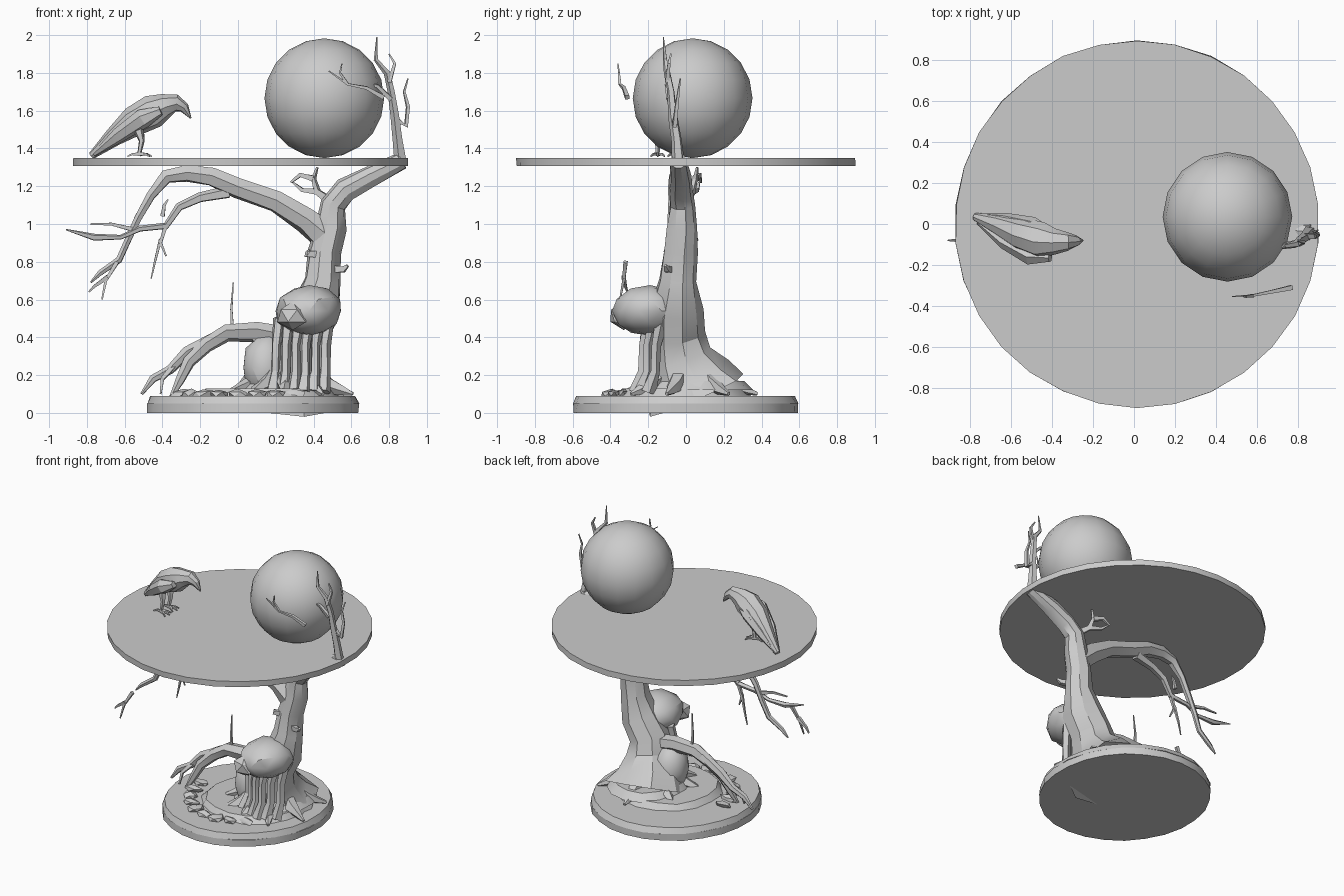
import bpy, bmesh, math, random
from mathutils import Vector

random.seed(4)
if "Cube" in bpy.data.objects:
    bpy.data.objects.remove(bpy.data.objects["Cube"], do_unlink=True)

stone = bpy.data.materials.new("plain grey")
stone.use_nodes = True
grey = (0.6, 0.6, 0.6, 1)
stone.diffuse_color = grey
stone.node_tree.nodes["Principled BSDF"].inputs["Base Color"].default_value = grey
parts = []


def finish(name, bm):
    """Turn a bmesh into a named grey object."""
    bmesh.ops.recalc_face_normals(bm, faces=bm.faces)
    mesh = bpy.data.meshes.new(name)
    bm.to_mesh(mesh)
    bm.free()
    mesh.materials.append(stone)
    obj = bpy.data.objects.new(name, mesh)
    bpy.context.collection.objects.link(obj)
    parts.append(obj)
    return obj


def limb(name, points, sides=6, rough=0.1):
    """Loft a tapering limb through points of (x, y, z, radius)."""
    bm = bmesh.new()
    path = [Vector(p[:3]) for p in points]
    last = len(path) - 1
    direction = (path[1] - path[0]).normalized()
    side = direction.orthogonal().normalized()
    rings = []
    for i, p in enumerate(path):
        new = (path[min(i + 1, last)] - path[max(i - 1, 0)]).normalized()
        side = direction.rotation_difference(new) @ side
        direction = new
        other = direction.cross(side)
        ring = []
        for k in range(sides):
            a = math.tau * k / sides
            r = points[i][3] * random.uniform(1 - rough, 1 + rough)
            ring.append(bm.verts.new(p + r * (math.cos(a) * side + math.sin(a) * other)))
        rings.append(ring)
    for low, high in zip(rings, rings[1:]):
        for k in range(sides):
            j = (k + 1) % sides
            bm.faces.new((low[k], low[j], high[j], high[k]))
    bm.faces.new(rings[0])
    bm.faces.new(rings[-1])
    return finish(name, bm)


def twig(name, points, thick=0.016):
    """Thin limb that tapers evenly to a point."""
    n = len(points)
    return limb(name, [(*p, thick * (1 - i / n)) for i, p in enumerate(points)], 4)


def disc(name, center, radii, low, high, sides, taper=1, rough=0.0):
    """Flat slab, optionally tapered and chipped around the rim."""
    bm = bmesh.new()
    bmesh.ops.create_cone(bm, cap_ends=True, segments=sides, radius1=1,
                          radius2=taper, depth=high - low)
    for v in bm.verts:
        s = random.uniform(1 - rough, 1)
        v.co = (center[0] + v.co.x * radii[0] * s, center[1] + v.co.y * radii[1] * s,
                v.co.z + (low + high) / 2)
    return finish(name, bm)


def lump(name, center, radii, level=2, rough=0.06):
    """Rounded faceted lump."""
    bm = bmesh.new()
    bmesh.ops.create_icosphere(bm, subdivisions=level, radius=1)
    for v in bm.verts:
        s = random.uniform(1 - rough, 1 + rough)
        v.co = [c + r * q * s for c, r, q in zip(center, radii, v.co)]
    return finish(name, bm)


# Stone base and mound
disc("base_slab", (.08, 0), (.567, .6), 0, .05, 26, 1, .015)
disc("base_rim", (.08, 0), (.567, .6), .05, .09, 26, .97, .015)
disc("lower_mound", (.16, -.01), (.4, .39), .08, .13, 16, .88, .08)
disc("upper_mound", (.26, .06), (.28, .3), .12, .17, 14, .85, .08)
for i in range(9):
    a = math.pi + i * .27
    lump(f"loose_stone_{i}", (.08 + .38 * math.cos(a), .4 * math.sin(a), .1),
         (random.uniform(.04, .08), random.uniform(.03, .06), .025), 1, .2)

# Trunk, leaning out to the rim of the tabletop
limb("trunk", [(.27, .06, .1, .28), (.28, .02, .19, .22), (.31, -.03, .3, .16),
               (.33, -.05, .42, .145), (.41, -.05, .55, .135), (.45, -.04, .7, .1),
               (.46, -.03, .85, .088), (.49, -.02, .98, .084), (.505, -.02, 1.1, .066),
               (.57, -.03, 1.18, .065), (.7, -.03, 1.25, .058), (.87, -.04, 1.335, .045)],
     9, .07)
lump("left_root_mass", (.15, -.03, .24), (.12, .13, .18), 2, .08)

# Burl bulging to the front
lump("burl", (.375, -.19, .54), (.18, .2, .135), 2, .04)
lump("burl_nose", (.29, -.33, .515), (.09, .085, .075), 1, .08)
for i, (x, z) in enumerate([(.56, .76), (.36, .84)]):
    twig(f"trunk_stub_{i}", [(.47, -.07, z), (x, -.1, z), (x + .02, -.11, z + .02)], .03)

# Hanging roots under the burl
for i in range(6):
    x = .2 + .052 * i
    y = -.16 - .07 * math.sin(math.pi * i / 5)
    limb(f"hanging_root_{i}", [(x + .02, y + .03, .5, .035), (x, y, .36, .028),
                               (x, y, .22, .026), (x - .01, y - .04, .11, .04)], 5, .2)

# Roots creeping over the base
for i, deg in enumerate((-20, 35, 95, 150, 200, 235, 265, 300)):
    c, s = math.cos(math.radians(deg)), math.sin(math.radians(deg))
    limb(f"ground_root_{i}", [(.27 + c * d, .02 + s * d, z, r) for d, z, r in
                              ((.12, .22, .06), (.22, .15, .045), (.3, .12, .028), (.36, .1, .01))], 5, .2)

# Low left branch reaching down to the base
limb("low_branch", [(.24, -.04, .4, .06), (.1, -.03, .43, .055), (-.06, -.03, .425, .05),
                    (-.17, -.04, .36, .042), (-.26, -.06, .27, .032), (-.31, -.08, .17, .025),
                    (-.35, -.1, .09, .012)])
limb("low_branch_fork", [(-.12, -.03, .4, .035), (-.27, -.02, .32, .032),
                         (-.36, -.03, .23, .026), (-.45, -.04, .18, .022), (-.51, -.05, .1, .008)])
twig("low_branch_tip", [(-.34, -.03, .25), (-.4, -.08, .18), (-.41, -.1, .1)], .02)
twig("low_branch_prop", [(.08, -.03, .42), (.15, -.08, .32), (.15, -.1, .2)], .035)
twig("low_branch_spike", [(-.03, -.03, .44), (-.035, -.03, .55), (-.025, -.035, .69)], .012)

# Upper left branch arching under the tabletop
limb("arch_branch", [(.48, -.02, .92, .085), (.36, -.03, 1.02, .07), (.2, -.04, 1.12, .058),
                     (0, -.04, 1.19, .055), (-.14, -.04, 1.25, .055), (-.27, -.04, 1.268, .045),
                     (-.38, -.05, 1.25, .038), (-.46, -.05, 1.15, .026), (-.53, -.06, 1.03, .022),
                     (-.58, -.06, .92, .02), (-.63, -.07, .81, .018), (-.73, -.08, .74, .016),
                     (-.78, -.08, .69, .005)])
limb("arch_fork", [(-.05, -.04, 1.17, .035), (-.2, -.05, 1.14, .028), (-.31, -.06, 1.09, .024),
                   (-.38, -.07, .99, .02), (-.52, -.07, .975, .016), (-.62, -.08, .93, .014),
                   (-.76, -.08, .93, .02), (-.91, -.08, .97, .004)], 5)
twig("arch_twig_down", [(-.38, -.07, 1), (-.41, -.07, .9), (-.38, -.08, .83)])
twig("arch_twig_low", [(-.41, -.07, .92), (-.44, -.06, .8), (-.46, -.06, .71)], .012)
twig("arch_twig_up", [(-.55, -.07, .97), (-.67, -.07, 1.0), (-.78, -.07, 1.0)])
twig("arch_twig_high", [(-.4, -.05, 1.04), (-.39, -.05, 1.1), (-.37, -.05, 1.13)])
twig("hanging_twig", [(-.64, -.32, .8), (-.7, -.33, .7), (-.72, -.35, .6)])
twig("hanging_twig_fork", [(-.69, -.33, .72), (-.76, -.32, .67), (-.79, -.31, .64)])

# Small twigs near the fork of the trunk
twig("fork_twig", [(.49, -.02, 1.12), (.42, .03, 1.17), (.4, .05, 1.24), (.42, .06, 1.3)], .028)
twig("fork_twig_side", [(.4, .05, 1.24), (.33, .07, 1.26), (.28, .08, 1.22)], .022)
twig("fork_twig_end", [(.42, .03, 1.17), (.34, .06, 1.18), (.29, .07, 1.22)], .02)

# Tabletop and orb
disc("tabletop", (.015, 0), (.893, .9), 1.308, 1.35, 30, 1, .006)
bm = bmesh.new()
bmesh.ops.create_uvsphere(bm, u_segments=16, v_segments=10, radius=.317)
bmesh.ops.translate(bm, verts=bm.verts, vec=(.457, .035, 1.666))
finish("orb", bm)

# Branch growing up past the rim
limb("rim_branch", [(.86, -.04, 1.32, .035), (.845, -.05, 1.45, .028), (.83, -.07, 1.58, .024),
                    (.81, -.08, 1.7, .02), (.79, -.1, 1.8, .018), (.73, -.11, 1.87, .012),
                    (.735, -.12, 1.99, .003)], 5)
twig("rim_twig_right", [(.83, -.06, 1.56), (.89, -.06, 1.52), (.9, -.05, 1.62),
                        (.88, -.04, 1.7), (.9, -.03, 1.77)], .02)
twig("rim_twig_high", [(.8, -.1, 1.75), (.83, -.09, 1.85), (.8, -.08, 1.9)])
twig("rim_twig_left", [(.81, -.09, 1.66), (.74, -.1, 1.73), (.66, -.11, 1.75)], .018)
twig("orb_twig", [(.77, -.31, 1.67), (.68, -.33, 1.72), (.58, -.35, 1.74), (.48, -.355, 1.81)])
twig("orb_twig_fork", [(.58, -.35, 1.74), (.54, -.355, 1.8), (.55, -.36, 1.85)], .011)

# Perched bird: body, wings, beak, legs and toes
limb("bird_body", [(-.775, .035, 1.362, .02), (-.66, -.005, 1.46, .05), (-.55, -.05, 1.545, .08),
                   (-.45, -.08, 1.595, .088), (-.385, -.085, 1.625, .065),
                   (-.325, -.085, 1.64, .047), (-.285, -.083, 1.615, .028),
                   (-.25, -.08, 1.56, .004)], 8, .04)
for name, edge in (("wing_right", -.11), ("wing_left", .06)):
    lean = -.35 if edge < 0 else .05
    limb(name, [(-.76, .03 + edge * .2, 1.37, .012), (-.63, -.02 + edge * .6, 1.47, .04),
                (-.5, -.065 + edge * .8, 1.56, .052), (-.41, -.085 + edge * .7, 1.6, .025)], 6, .05)
for i, y in enumerate((-.15, -.06)):
    limb(f"bird_leg_{i}", [(-.53, y + .02, 1.51, .03), (-.51, y, 1.44, .016),
                           (-.525, y, 1.36, .01)], 5)
    for k, turn in enumerate((-.6, 0, .6, math.pi)):
        reach = Vector((math.cos(turn), math.sin(turn), 0)) * .065
        start = Vector((-.52, y, 1.37))
        twig(f"bird_toe_{i}_{k}", [start, start + reach * .6,
                                   start + reach - Vector((0, 0, .012))], .012)

# Smooth gentle bends, keep edges sharp
bpy.ops.object.select_all(action="DESELECT")
for obj in parts:
    obj.select_set(True)
bpy.context.view_layer.objects.active = parts[0]
bpy.ops.object.shade_smooth_by_angle(angle=math.radians(30))
